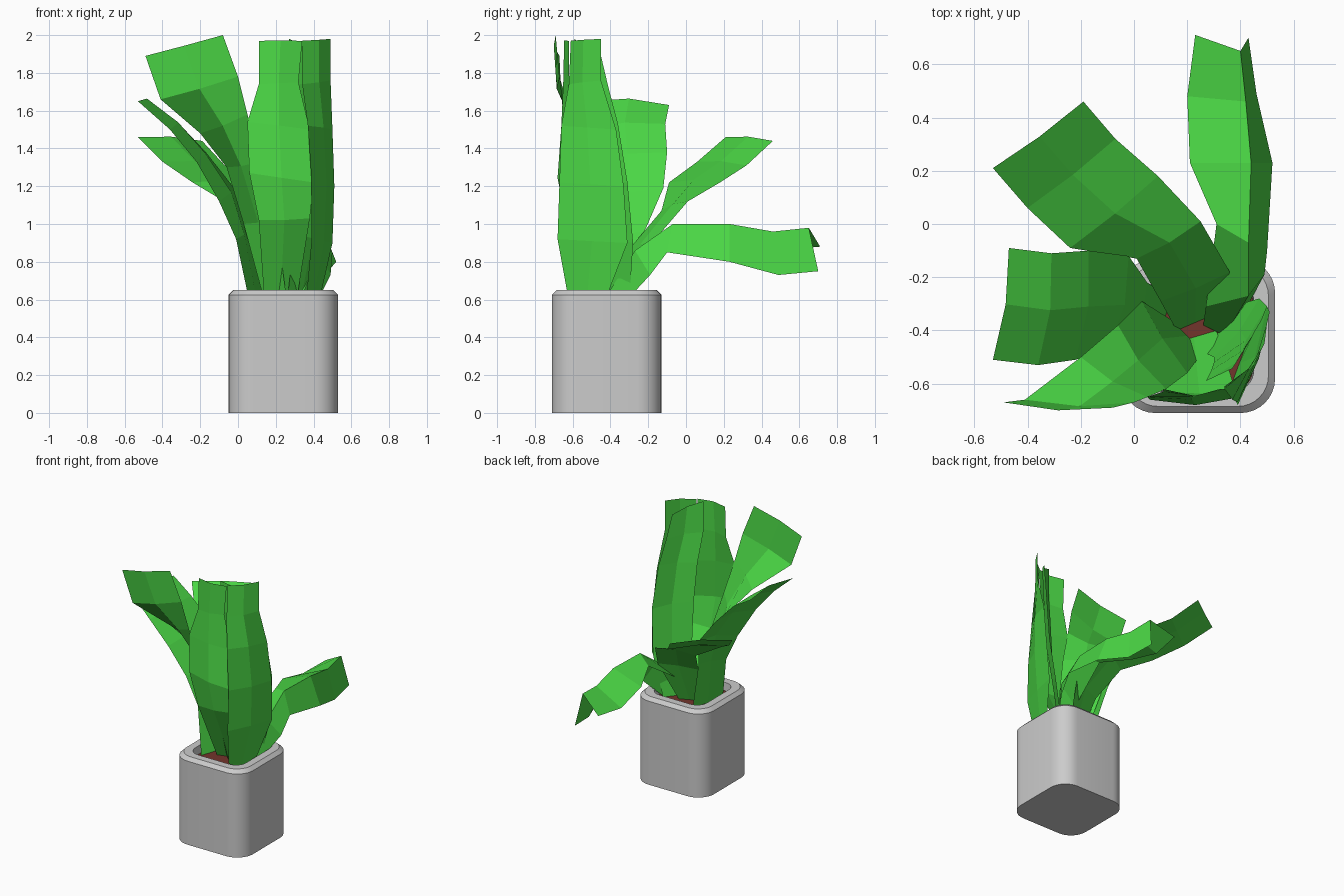
import bpy, math
from mathutils import Vector

CX, CY, HALF, R = 0.24, -0.42, 0.29, 0.13


def material(name, rgb):
    m = bpy.data.materials.new(name)
    m.diffuse_color = (*rgb, 1)
    return m


def mesh_object(name, verts, faces, mat=None):
    me = bpy.data.meshes.new(name)
    me.from_pydata(verts, [], faces)
    me.update()
    ob = bpy.data.objects.new(name, me)
    bpy.context.collection.objects.link(ob)
    if mat:
        me.materials.append(mat)
    return ob


def rounded_square(inset, z, seg=8):
    r = R - inset * 0.6
    c = HALF - inset - r
    pts = []
    for k, (sx, sy) in enumerate([(1, 1), (-1, 1), (-1, -1), (1, -1)]):
        for i in range(seg + 1):
            a = math.pi / 2 * (k + i / seg)
            pts.append((CX + sx * c + r * math.cos(a), CY + sy * c + r * math.sin(a), z))
    return pts


# Pot: stacked rounded-square rings with a chamfered, thick rim
profile = [(0, 0), (0, 0.625), (0.025, 0.65), (0.08, 0.65), (0.085, 0.57)]
verts = [p for inset, z in profile for p in rounded_square(inset, z)]
n = len(rounded_square(0, 0))
faces = [tuple(reversed(range(n)))]
for j in range(len(profile) - 1):
    for i in range(n):
        k = (i + 1) % n
        faces.append((j * n + i, j * n + k, (j + 1) * n + k, (j + 1) * n + i))
pot = mesh_object("pot", verts, faces)
bpy.context.view_layer.objects.active = pot
pot.select_set(True)
bpy.ops.object.shade_smooth_by_angle(angle=math.radians(30))

# Soil
brown = material("soil_brown", (0.17, 0.035, 0.025))
mesh_object("soil", rounded_square(0.083, 0.59), [tuple(range(n))], brown)

green = material("leaf_green", (0.07, 0.68, 0.06))


def leaf(name, rows, fold=0.03):
    """Rows run base to tip as (left, right) or (left, midrib, right);
    a missing midrib is put halfway and raised by fold."""
    rows = [[Vector(p) for p in row] for row in rows]
    centres = [(r[0] + r[-1]) / 2 for r in rows]
    verts, faces = [], []
    for i, r in enumerate(rows):
        along = centres[min(i + 1, len(rows) - 1)] - centres[max(i - 1, 0)]
        up = (r[-1] - r[0]).cross(along).normalized()
        middle = r[1] if len(r) == 3 else centres[i] + up * fold * min(1, i / 2)
        verts += [r[0], middle, r[-1]]
    for i in range(len(rows) - 1):
        for k in (0, 1):
            s = i * 3 + k
            faces.append((s, s + 1, s + 4, s + 3))
    mesh_object(name, verts, faces, green)


# Leaf arching out to the back, with a ridge near its right edge
leaf("leaf_back", [
    ((0.26, -0.38, 0.59), (0.34, -0.42, 0.62), (0.42, -0.32, 0.59)),
    ((0.27, -0.31, 0.76), (0.43, -0.27, 0.86), (0.49, -0.19, 0.73)),
    ((0.31, 0.00, 0.96), (0.43, -0.07, 1.00), (0.50, -0.10, 0.85)),
    ((0.21, 0.23, 0.92), (0.44, 0.23, 1.00), (0.52, 0.23, 0.80)),
    ((0.20, 0.48, 0.86), (0.42, 0.46, 0.96), (0.46, 0.49, 0.73)),
    ((0.23, 0.71, 0.88), (0.40, 0.65, 0.98), (0.43, 0.70, 0.75))])

# Leaf leaning to the back left
leaf("leaf_back_left", [
    ((0.16, -0.40, 0.59), (0.30, -0.34, 0.59)),
    ((0.10, -0.29, 0.88), (0.36, -0.18, 0.90)),
    ((0.01, -0.13, 1.07), (0.25, 0.01, 1.12)),
    ((-0.24, -0.09, 1.22), (0.09, 0.18, 1.22)),
    ((-0.40, 0.06, 1.33), (-0.07, 0.32, 1.31)),
    ((-0.53, 0.21, 1.46), (-0.19, 0.46, 1.44))], 0.015)

# Leaf leaning to the left
leaf("leaf_left", [
    ((0.06, -0.52, 0.59), (0.14, -0.28, 0.59)),
    ((-0.01, -0.46, 0.92), (0.05, -0.22, 0.96)),
    ((-0.10, -0.47, 1.12), (-0.02, -0.12, 1.19)),
    ((-0.22, -0.51, 1.33), (-0.17, -0.10, 1.38)),
    ((-0.36, -0.53, 1.50), (-0.31, -0.11, 1.53)),
    ((-0.53, -0.51, 1.65), (-0.47, -0.09, 1.63))], 0.03)

# Tall leaf leaning to the front left
leaf("leaf_front_left", [
    ((0.14, -0.36, 0.59), (0.26, -0.48, 0.59)),
    ((0.03, -0.29, 1.00), (0.20, -0.56, 1.02)),
    ((-0.06, -0.38, 1.30), (0.12, -0.62, 1.33)),
    ((-0.20, -0.50, 1.48), (0.05, -0.65, 1.58)),
    ((-0.41, -0.66, 1.66), (0.00, -0.67, 1.78)),
    ((-0.49, -0.67, 1.89), (-0.08, -0.69, 2.00))], 0.02)

# Upright front leaf
leaf("leaf_front", [
    ((0.14, -0.45, 0.59), (0.31, -0.40, 0.59)),
    ((0.11, -0.63, 1.02), (0.38, -0.62, 1.03)),
    ((0.06, -0.66, 1.27), (0.40, -0.65, 1.22)),
    ((0.05, -0.65, 1.54), (0.38, -0.62, 1.50)),
    ((0.11, -0.63, 1.74), (0.32, -0.62, 1.75)),
    ((0.11, -0.62, 1.97), (0.34, -0.62, 1.97))], 0.025)

# Upright right leaf with a broad base
leaf("leaf_right", [
    ((0.36, -0.62, 0.59), (0.43, -0.43, 0.59)),
    ((0.39, -0.68, 0.92), (0.50, -0.31, 0.90)),
    ((0.39, -0.67, 1.22), (0.51, -0.33, 1.20)),
    ((0.37, -0.66, 1.52), (0.50, -0.37, 1.50)),
    ((0.34, -0.62, 1.74), (0.49, -0.45, 1.76)),
    ((0.34, -0.61, 1.97), (0.49, -0.45, 1.98))], 0.02)

# Slimmer leaf tucked behind the two upright ones
leaf("leaf_inner_right", [
    ((0.26, -0.48, 0.59), (0.40, -0.30, 0.59)),
    ((0.30, -0.50, 0.95), (0.47, -0.28, 0.90)),
    ((0.30, -0.52, 1.25), (0.50, -0.31, 1.22)),
    ((0.29, -0.55, 1.53), (0.48, -0.36, 1.53)),
    ((0.27, -0.59, 1.75), (0.45, -0.41, 1.72)),
    ((0.27, -0.59, 1.98), (0.43, -0.45, 1.89))], 0.03)
